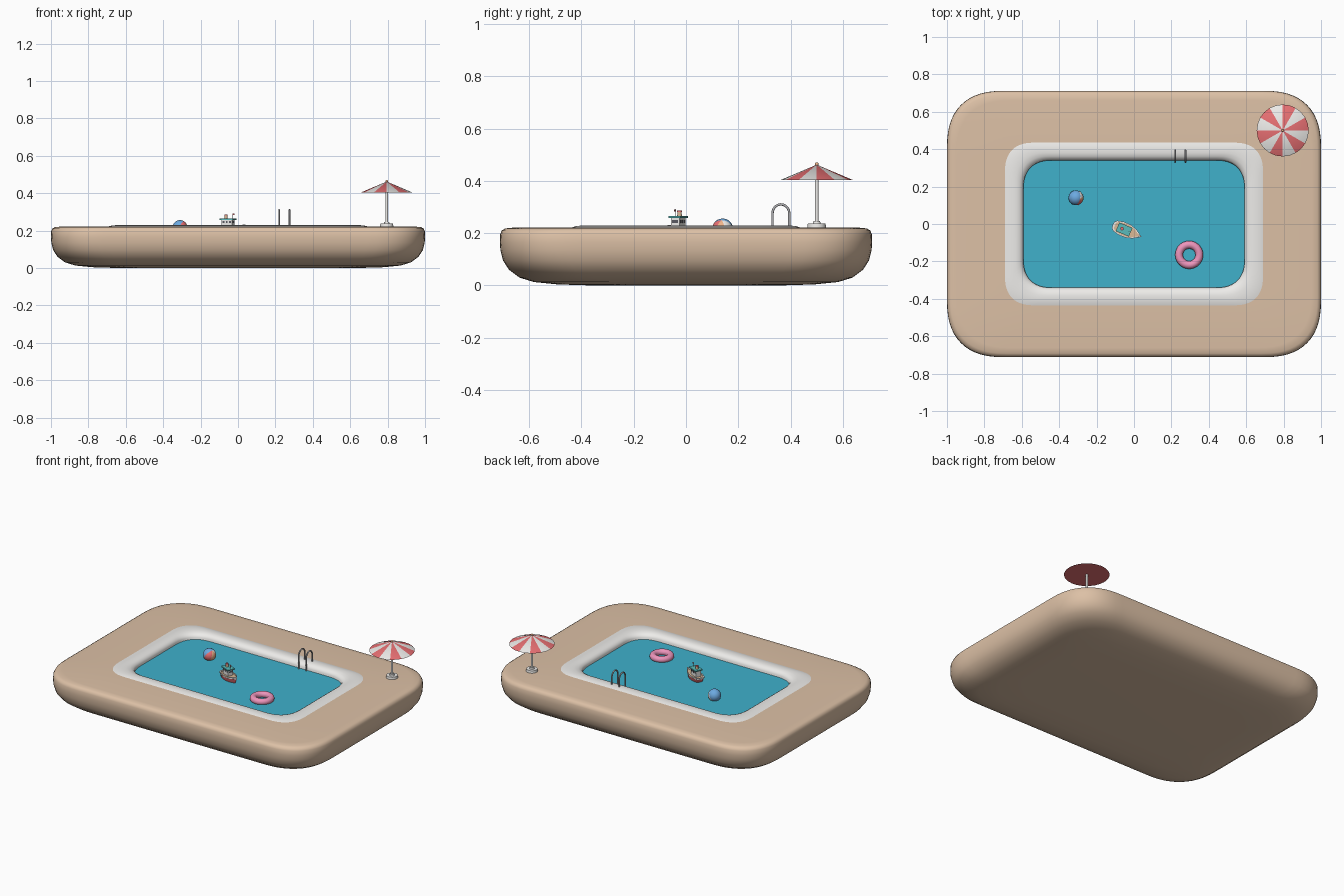
import bpy, bmesh, math
from mathutils import Matrix, Vector

if "Cube" in bpy.data.objects:
    bpy.data.objects.remove(bpy.data.objects["Cube"])


def mat(name, r, g, b):
    m = bpy.data.materials.new(name)
    m.diffuse_color = (r, g, b, 1)
    m.use_nodes = True
    m.node_tree.nodes["Principled BSDF"].inputs["Base Color"].default_value = m.diffuse_color
    return m


SAND = mat("sand", .72, .53, .38)
WHITE = mat("white", .85, .84, .82)
WATER = mat("water", .05, .44, .60)
RED = mat("red", .80, .16, .17)
PINK = mat("pink", .85, .30, .50)
BLUE = mat("blue", .15, .40, .75)
ORANGE = mat("orange", .85, .45, .25)
TEAL = mat("teal", .10, .50, .50)
WOOD = mat("wood", .70, .48, .30)
METAL = mat("metal", .42, .42, .44)
DARK = mat("dark", .10, .10, .12)


def finish(name, bm, mats, angle=40):
    bmesh.ops.recalc_face_normals(bm, faces=bm.faces)
    me = bpy.data.meshes.new(name)
    bm.to_mesh(me)
    bm.free()
    ob = bpy.data.objects.new(name, me)
    bpy.context.collection.objects.link(ob)
    for m in mats:
        me.materials.append(m)
    bpy.ops.object.select_all(action='DESELECT')
    bpy.context.view_layer.objects.active = ob
    ob.select_set(True)
    bpy.ops.object.shade_smooth_by_angle(angle=math.radians(angle))
    return ob


def soft_rect(a, b, r, z, n=14, e=2.5):
    """Rectangle outline with soft superelliptic corners."""
    pts = []
    for sx, sy, flip in ((1, 1, 0), (-1, 1, 1), (-1, -1, 0), (1, -1, 1)):
        for i in range(n + 1):
            t = (n - i if flip else i) / n * math.pi / 2
            c, s = max(0, math.cos(t)) ** (2 / e), max(0, math.sin(t)) ** (2 / e)
            pts.append((sx * (a - r + r * c), sy * (b - r + r * s), z))
    return pts


def loft(name, rings, m, cap_first=False, cap_last=False, angle=40):
    bm = bmesh.new()
    vs = [[bm.verts.new(p) for p in ring] for ring in rings]
    n = len(vs[0])
    for lo, hi in zip(vs, vs[1:]):
        for i in range(n):
            j = (i + 1) % n
            bm.faces.new((lo[i], lo[j], hi[j], hi[i]))
    if cap_first:
        bm.faces.new(vs[0])
    if cap_last:
        bm.faces.new(vs[-1])
    return finish(name, bm, [m], angle)


def cyl(name, r1, r2, z0, z1, x, y, m, seg=24):
    bm = bmesh.new()
    bmesh.ops.create_cone(bm, cap_ends=True, segments=seg, radius1=r1, radius2=r2, depth=z1 - z0)
    ob = finish(name, bm, [m])
    ob.location = (x, y, (z0 + z1) / 2)
    return ob


def ball(name, r, loc, mats):
    bm = bmesh.new()
    bmesh.ops.create_uvsphere(bm, u_segments=24, v_segments=14, radius=r)
    for f in bm.faces:
        c = f.calc_center_median()
        f.material_index = int((math.atan2(c.y, c.x) + math.pi) / (math.pi / 3)) % len(mats)
    ob = finish(name, bm, mats)
    ob.location = loc
    return ob


def box(name, size, loc, m):
    bm = bmesh.new()
    bmesh.ops.create_cube(bm, size=1, matrix=Matrix.Diagonal((*size, 1)))
    ob = finish(name, bm, [m], 30)
    ob.location = loc
    return ob


# Sand-coloured surround with rounded underside
profile = [(.35, 0), (.22, .004), (.13, .013), (.075, .03), (.035, .06), (.012, .095),
           (.002, .135), (0, .165), (.001, .195), (.007, .21), (.02, .218), (.05, .221)]
rings = [soft_rect(1 - i, .712 - i, .31 - .2 * i, z) for i, z in profile]
rings.append(soft_rect(.66, .41, .17, .222))
loft("pool_surround", rings, SAND, cap_first=True)

# White coping rolling down into the basin
coping = [(.69, .435, .2225), (.675, .42, .227), (.65, .40, .229), (.63, .38, .229),
          (.612, .362, .225), (.598, .348, .216), (.592, .341, .203), (.59, .339, .15)]
loft("pool_coping", [soft_rect(a, b, .16, z) for a, b, z in coping], WHITE)

# Water
bm = bmesh.new()
bm.faces.new([bm.verts.new(p) for p in soft_rect(.593, .342, .16, .19)])
finish("water", bm, [WATER])

# Ladder hand rails
for k, x in enumerate((.22, .275)):
    cu = bpy.data.curves.new("ladder_rail", 'CURVE')
    cu.dimensions = '3D'
    cu.bevel_depth = .0048
    cu.bevel_resolution = 3
    pts = [(.331, .15)]
    pts += [(.363 - .032 * math.cos(i * math.pi / 12), .276 + .034 * math.sin(i * math.pi / 12))
            for i in range(13)]
    pts.append((.395, .222))
    sp = cu.splines.new('POLY')
    sp.points.add(len(pts) - 1)
    for p, (y, z) in zip(sp.points, pts):
        p.co = (x, y, z, 1)
    ob = bpy.data.objects.new(f"ladder_rail_{k + 1}", cu)
    cu.materials.append(METAL)
    bpy.context.collection.objects.link(ob)

# Parasol
PX, PY = .795, .5
cyl("parasol_base", .036, .034, .22, .237, PX, PY, WHITE)
cyl("parasol_socket", .015, .013, .237, .246, PX, PY, WHITE)
cyl("parasol_pole", .007, .007, .24, .46, PX, PY, WHITE, 16)
bm = bmesh.new()
N = 24
top = bm.verts.new((0, 0, .462))
rim = [bm.verts.new((.139 * math.cos(i * math.tau / N), .139 * math.sin(i * math.tau / N), .403))
       for i in range(N)]
for i in range(N):
    f = bm.faces.new((rim[i], rim[(i + 1) % N], top))
    f.material_index = (i // 2) % 2
bm.faces.new(rim[::-1])
finish("parasol_canopy", bm, [RED, WHITE]).location = (PX, PY, 0)
ball("parasol_finial", .007, (PX, PY, .464), [ORANGE])

# Beach ball
bb = ball("beach_ball", .04, (-.31, .14, .216), [BLUE, RED, ORANGE, WHITE, BLUE, BLUE])
bb.rotation_euler = (.3, .5, .4)

# Swim ring
bm = bmesh.new()
M, K = 40, 16
g = [[bm.verts.new(((.054 + .021 * math.cos(v * math.tau / K)) * math.cos(u * math.tau / M),
                    (.054 + .021 * math.cos(v * math.tau / K)) * math.sin(u * math.tau / M),
                    .021 * math.sin(v * math.tau / K))) for v in range(K)] for u in range(M)]
for u in range(M):
    for v in range(K):
        bm.faces.new((g[u][v], g[(u + 1) % M][v], g[(u + 1) % M][(v + 1) % K], g[u][(v + 1) % K]))
finish("swim_ring", bm, [PINK]).location = (.295, -.165, .202)


# Toy boat, modelled with its bow along +x
def hull_ring(scale, z, sheer=0.0):
    half = [(-.08, .0), (-.078, .018), (-.065, .03), (-.03, .038), (.01, .037), (.045, .027), (.07, .011)]
    full = half + [(.086, 0)] + [(x, -y) for x, y in half[:0:-1]]
    return [(x * scale, y * scale, z + sheer * max(0, x / .086) ** 2) for x, y in full]


boat = [
    loft("boat_hull", [hull_ring(.7, .178), hull_ring(.86, .196, .003), hull_ring(.96, .212, .008)],
         RED, cap_first=True),
    loft("boat_gunwale", [hull_ring(.96, .212, .008), hull_ring(1, .214, .008),
                          hull_ring(1, .222, .01), hull_ring(.86, .222, .01),
                          hull_ring(.86, .214, .008)], WHITE, angle=30),
    loft("boat_deck", [hull_ring(.9, .208, .006), hull_ring(.87, .217, .006)], WOOD, cap_last=True),
    box("boat_cabin", (.06, .036, .042), (-.014, 0, .236), WHITE),
    box("boat_roof", (.076, .05, .008), (-.014, 0, .261), TEAL),
    cyl("boat_funnel", .009, .008, .264, .28, -.026, 0, WOOD, 16),
    cyl("boat_funnel_cap", .009, .009, .28, .287, -.026, 0, RED, 16),
    cyl("boat_mast", .0015, .0015, .264, .292, .012, 0, METAL, 8),
    box("boat_flag", (.012, .0015, .008), (.018, 0, .287), RED),
]
for i in range(3):
    for s in (-1, 1):
        boat.append(box("boat_window", (.011, .002, .011), (-.032 + .018 * i, .018 * s, .245), DARK))
boat.append(box("boat_front_window", (.002, .024, .011), (.016, 0, .245), DARK))
spin = Matrix.Translation((-.04, -.035, 0)) @ Matrix.Rotation(math.radians(-23), 4, 'Z')
for ob in boat:
    ob.matrix_world = spin @ Matrix.Translation(ob.location)
